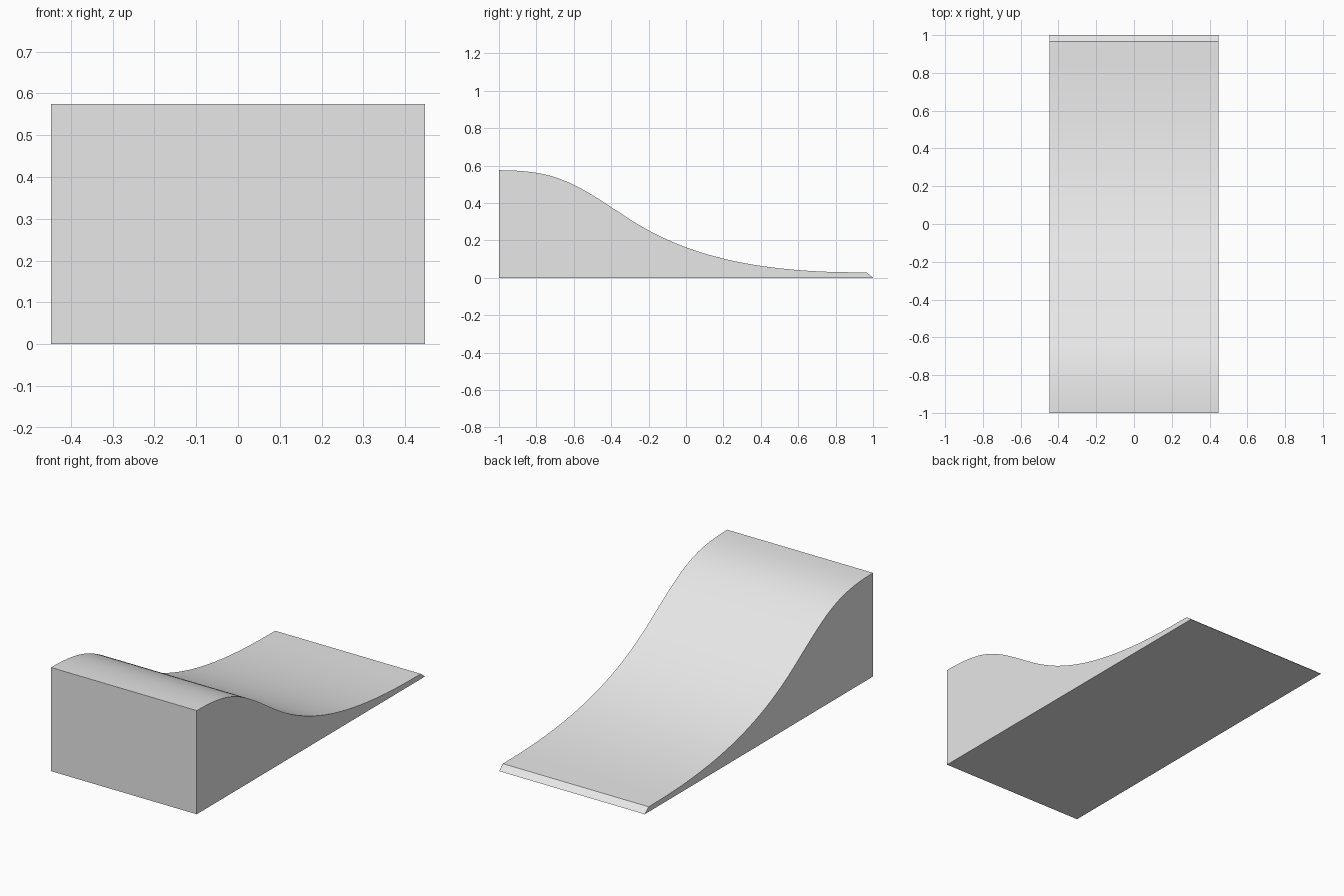
import bpy
import bmesh
import math
from mathutils import Vector
from mathutils.geometry import interpolate_bezier

# Remove the default cube only
cube = bpy.data.objects.get("Cube")
if cube:
    bpy.data.objects.remove(cube, do_unlink=True)

HALF_WIDTH = 0.447
STEPS = 24


def make_material(name, value):
    mat = bpy.data.materials.new(name)
    mat.use_nodes = True
    color = (value, value, value, 1)
    mat.diffuse_color = color
    mat.node_tree.nodes["Principled BSDF"].inputs["Base Color"].default_value = color
    return mat


def curve(*points):
    """Sample a curve given as start, handle, handle, end in (y, z)."""
    return interpolate_bezier(*[Vector((0, y, z)) for y, z in points], STEPS)


# Side profile: rounded crest, long run-out, thin bevelled lip, flat base
crest = curve((-1, 0.575), (-0.7, 0.575), (-0.6, 0.51), (-0.35, 0.345))
run_out = curve((-0.35, 0.345), (-0.12, 0.19), (0.2, 0.029), (0.92, 0.029))
lip = [Vector((0, 0.965, 0.028)), Vector((0, 1, 0))]
profile = [Vector((0, -1, 0))] + crest + run_out[1:] + lip

# Ramp body: the profile extruded across the full width
bm = bmesh.new()
side = bm.faces.new([bm.verts.new(p - Vector((HALF_WIDTH, 0, 0))) for p in profile])
extruded = bmesh.ops.extrude_face_region(bm, geom=[side], use_keep_orig=True)
moved = [v for v in extruded["geom"] if isinstance(v, bmesh.types.BMVert)]
bmesh.ops.translate(bm, verts=moved, vec=(2 * HALF_WIDTH, 0, 0))
bmesh.ops.recalc_face_normals(bm, faces=bm.faces)

mesh = bpy.data.meshes.new("ramp")
bm.to_mesh(mesh)
bm.free()
mesh.materials.append(make_material("light_grey", 0.8))

ramp = bpy.data.objects.new("ramp", mesh)
bpy.context.collection.objects.link(ramp)

# Smooth riding surface with crisp outer edges
bpy.ops.object.select_all(action="DESELECT")
ramp.select_set(True)
bpy.context.view_layer.objects.active = ramp
bpy.ops.object.shade_smooth_by_angle(angle=math.radians(30))
